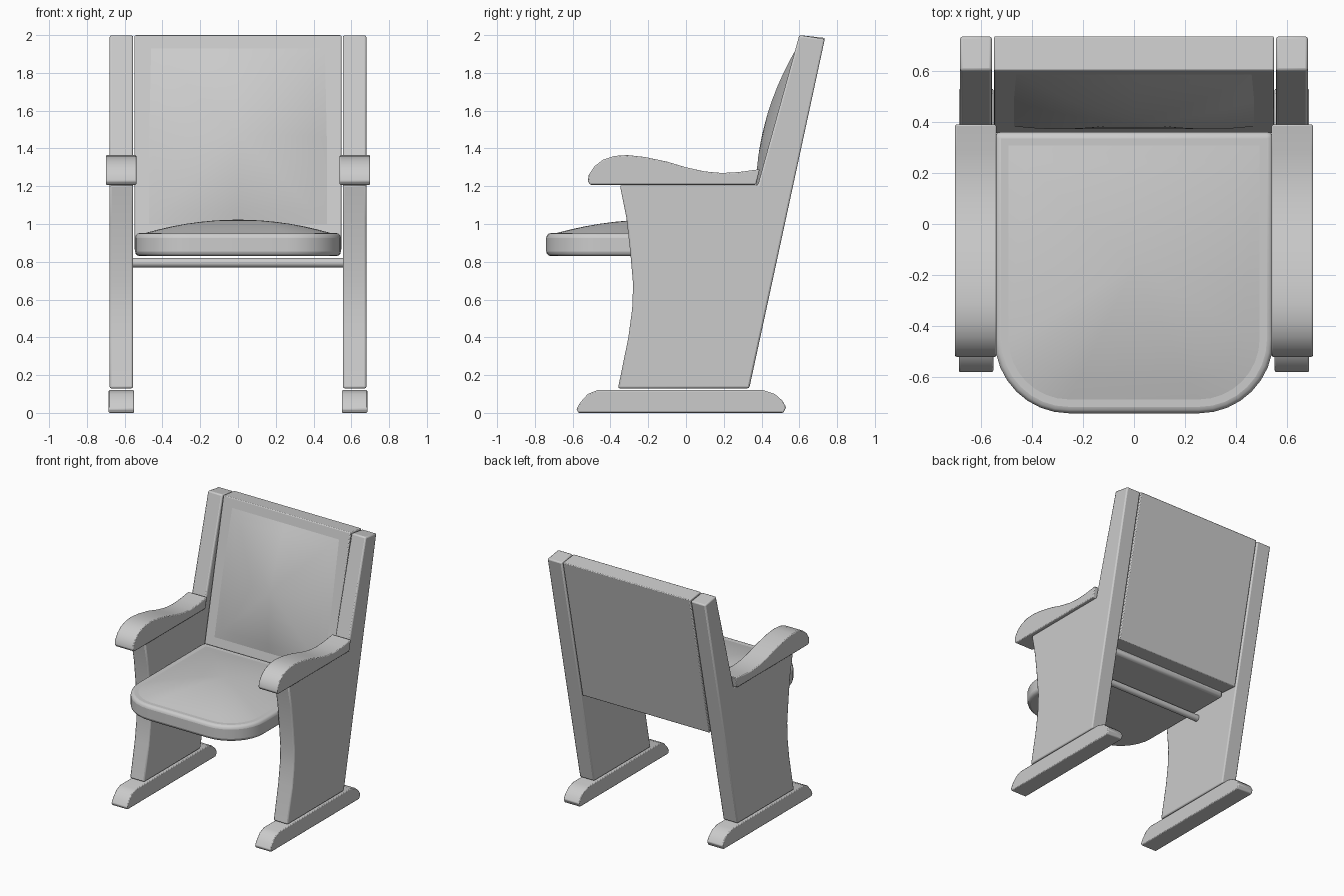
import bpy, bmesh, math
from mathutils import Vector

if "Cube" in bpy.data.objects:
    bpy.data.objects.remove(bpy.data.objects["Cube"])


def finish(name, bm, bevel=0.0, mirror=False, segments=2):
    bmesh.ops.recalc_face_normals(bm, faces=bm.faces)
    mesh = bpy.data.meshes.new(name)
    bm.to_mesh(mesh)
    bm.free()
    ob = bpy.data.objects.new(name, mesh)
    bpy.context.collection.objects.link(ob)
    bpy.ops.object.select_all(action='DESELECT')
    ob.select_set(True)
    bpy.context.view_layer.objects.active = ob
    bpy.ops.object.shade_smooth_by_angle(angle=math.radians(30))
    if bevel:
        m = ob.modifiers.new("bevel", 'BEVEL')
        m.width, m.segments = bevel, segments
        m.limit_method, m.angle_limit = 'ANGLE', math.radians(40)
    if mirror:
        ob.modifiers.new("mirror", 'MIRROR').use_axis[0] = True
    return ob


def extrude(name, points, offset, **kw):
    """Closed outline pushed along an offset vector."""
    bm = bmesh.new()
    face = bm.faces.new([bm.verts.new(p) for p in points])
    geom = bmesh.ops.extrude_face_region(bm, geom=[face])['geom']
    bmesh.ops.translate(bm, vec=offset,
                        verts=[g for g in geom if isinstance(g, bmesh.types.BMVert)])
    return finish(name, bm, **kw)


def side_profile(name, yz, x0, x1, **kw):
    return extrude(name, [(x0, y, z) for y, z in yz], (x1 - x0, 0, 0), **kw)


def pad(name, outline, centre, rise):
    """Domed upholstery: shrinking rings of the outline lifted along rise."""
    bm = bmesh.new()
    c, rise = Vector(centre), Vector(rise)
    rings = []
    for s in (1, 0.85, 0.7, 0.55, 0.4, 0.25, 0.12):
        rings.append([bm.verts.new(c + (Vector(p) - c) * s + rise * (1 - s * s))
                      for p in outline])
    n = len(outline)
    for a, b in zip(rings, rings[1:]):
        for i in range(n):
            j = (i + 1) % n
            bm.faces.new((a[i], a[j], b[j], b[i]))
    tip = bm.verts.new(c + rise)
    for i in range(n):
        bm.faces.new((rings[-1][i], rings[-1][(i + 1) % n], tip))
    return finish(name, bm)


def seat_outline(inset, z):
    """Square at the back, rounded at the front corners."""
    w, back, front, r = 0.545 - inset, 0.36 - inset, -0.74 + inset, 0.29 - inset
    pts = [(w, back, z)]
    for i in range(17):
        a = -math.pi * i / 16
        cx = w - r if i <= 8 else r - w
        pts.append((cx + r * math.cos(a), front + r + r * math.sin(a), z))
        if i == 8:
            pts.append((r - w, front, z))
    return pts + [(-w, back, z)]


# Floor runners
side_profile("foot", [(-0.57, 0), (0.515, 0), (0.53, 0.03), (0.51, 0.065), (0.47, 0.1),
                      (0.41, 0.12), (-0.47, 0.12), (-0.52, 0.1), (-0.56, 0.055),
                      (-0.58, 0.02)], 0.55, 0.685, bevel=0.006, mirror=True)

# Side panels running up into the back posts
side_profile("side_panel", [(-0.36, 0.13), (0.335, 0.13), (0.735, 1.98), (0.60, 2.0),
                            (0.38, 1.205), (-0.35, 1.205), (-0.315, 1.03), (-0.295, 0.85),
                            (-0.28, 0.68), (-0.285, 0.55), (-0.305, 0.4)],
             0.555, 0.68, bevel=0.01, mirror=True)

# Scrolled armrests
side_profile("armrest", [(-0.505, 1.207), (-0.52, 1.225), (-0.515, 1.26), (-0.485, 1.305),
                         (-0.44, 1.34), (-0.38, 1.36), (-0.31, 1.365), (-0.22, 1.355),
                         (-0.1, 1.33), (0.0, 1.3), (0.1, 1.278), (0.19, 1.27),
                         (0.28, 1.275), (0.39, 1.29), (0.37, 1.207)],
             0.538, 0.70, bevel=0.006, mirror=True)


# Back rest board and its pad
def board_y(z):
    return 0.60 - 0.218 * (2.0 - z)


side_profile("back_board", [(board_y(0.87), 0.87), (0.60, 2.0), (0.735, 1.985),
                            (0.492, 0.86)], -0.547, 0.547, bevel=0.006)
pad("back_pad", [(x, board_y(z), z) for x, z in
                 ((-0.47, 1.0), (0.0, 1.0), (0.47, 1.0), (0.47, 1.46),
                  (0.46, 1.93), (0.0, 1.93), (-0.46, 1.93), (-0.47, 1.46))],
    (0, board_y(1.46), 1.46), (0, -0.08, 0.01))

# Seat and its crowned pad
extrude("seat", seat_outline(0, 0.83), (0, 0, 0.122), bevel=0.025, segments=3)
pad("seat_pad", seat_outline(0.05, 0.951), (0, -0.17, 0.951), (0, 0, 0.072))

# Cross rod under the seat
bm = bmesh.new()
bmesh.ops.create_cone(bm, cap_ends=True, segments=20, radius1=0.025, radius2=0.025, depth=1.12)
rod = finish("cross_rod", bm)
rod.rotation_euler = (0, math.pi / 2, 0)
rod.location = (0, 0.05, 0.795)
